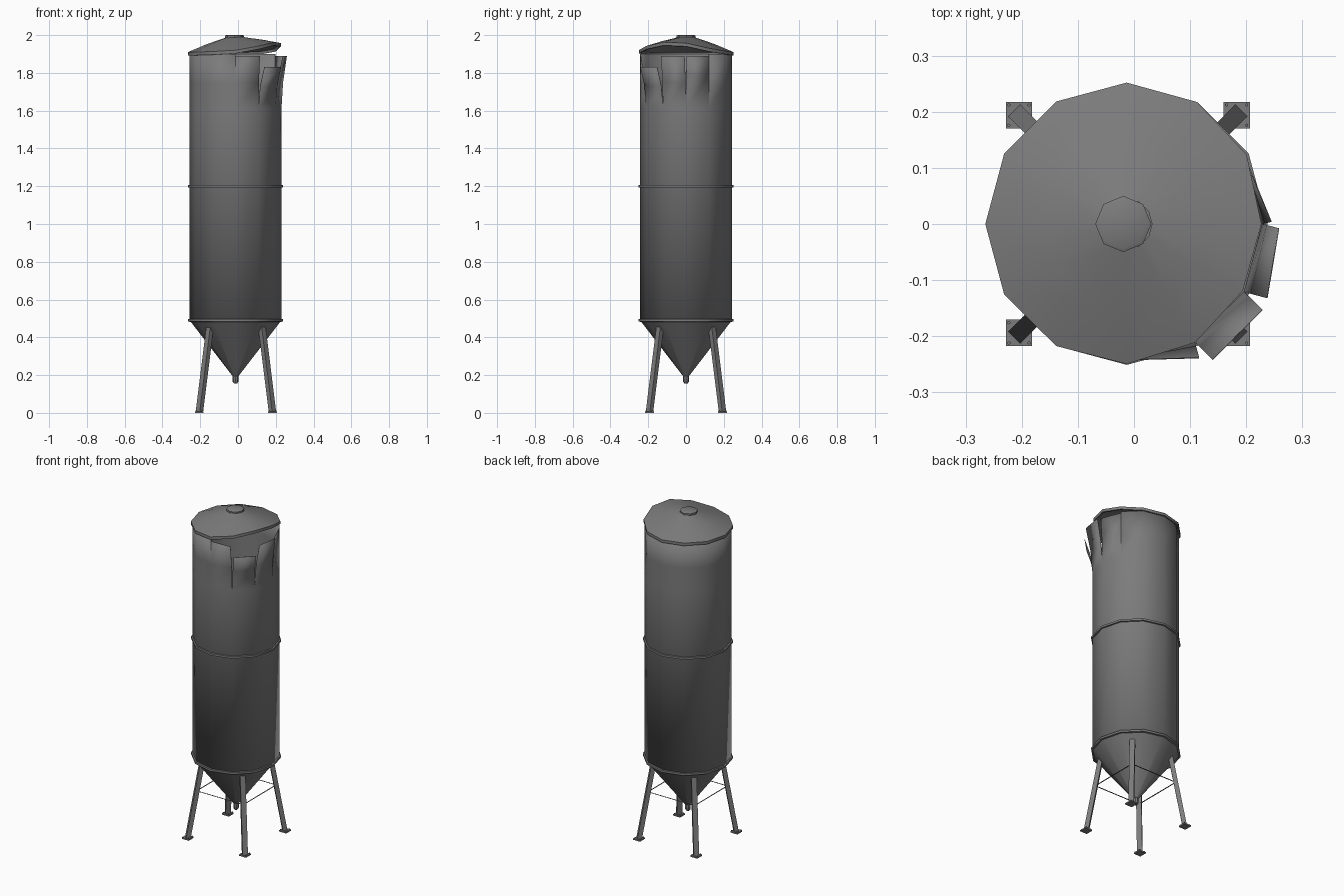
import bpy, bmesh, math
from mathutils import Vector

if "Cube" in bpy.data.objects:
    bpy.data.objects.remove(bpy.data.objects["Cube"])

CX = -0.013
SIDES = 12
R = 0.243


def material(name, rgb):
    m = bpy.data.materials.new(name)
    m.use_nodes = True
    m.diffuse_color = (*rgb, 1)
    m.node_tree.nodes["Principled BSDF"].inputs["Base Color"].default_value = (*rgb, 1)
    return m


steel = material("grey steel", (0.2, 0.2, 0.2))


def finish(name, bm, smooth=None, thick=0):
    bmesh.ops.remove_doubles(bm, verts=bm.verts, dist=0.0005)
    bmesh.ops.recalc_face_normals(bm, faces=bm.faces)
    me = bpy.data.meshes.new(name)
    bm.to_mesh(me)
    bm.free()
    ob = bpy.data.objects.new(name, me)
    bpy.context.collection.objects.link(ob)
    me.materials.append(steel)
    if smooth:
        me.shade_smooth()
        me.set_sharp_from_angle(angle=math.radians(smooth))
    if thick:
        mod = ob.modifiers.new("sheet", "SOLIDIFY")
        mod.thickness = thick
    return ob


def polar(deg, r, z):
    a = math.radians(deg)
    return Vector((CX + r * math.cos(a), r * math.sin(a), z))


def lathe(name, profile, sides=SIDES, closed=False, smooth=35, move=None):
    """Spin (radius, height) points; move(angle, radius) shifts a point."""
    bm = bmesh.new()
    rings = []
    for r, z in profile:
        ring = []
        for i in range(sides):
            a = 360 * i / sides
            p = polar(a, r, z)
            ring.append(bm.verts.new(p + move(a, r) if move else p))
        rings.append(ring)
    pairs = list(zip(rings, rings[1:]))
    if closed:
        pairs.append((rings[-1], rings[0]))
    for lo, hi in pairs:
        for i in range(sides):
            j = (i + 1) % sides
            bm.faces.new((lo[i], lo[j], hi[j], hi[i]))
    if not closed:
        bm.faces.new(rings[0])
        bm.faces.new(rings[-1])
    return finish(name, bm, smooth)


def beam(name, a, b, w, d):
    """Box beam from a to b, flat ends, its depth facing the tank axis."""
    bm = bmesh.new()
    mid = (a + b) / 2
    out = Vector((mid.x - CX, mid.y, 0)).normalized()
    side = Vector((-out.y, out.x, 0))
    ends = [[bm.verts.new(p + side * s * w / 2 + out * o * d / 2)
             for s, o in ((-1, -1), (1, -1), (1, 1), (-1, 1))] for p in (a, b)]
    for i in range(4):
        j = (i + 1) % 4
        bm.faces.new((ends[0][i], ends[0][j], ends[1][j], ends[1][i]))
    for e in ends:
        bm.faces.new(e)
    return finish(name, bm)


# Tank wall: one panel per side, torn panels bend out at the top
# start angle: (middle height, top height, push at first edge, push at second edge)
torn = {270: (1.75, 1.89, 0, 0.03), 300: (1.73, 1.83, 0.045, 0.045),
        330: (1.75, 1.89, 0.042, 0.03), 0: (1.79, 1.89, 0.016, 0)}
bm = bmesh.new()
for i in range(SIDES):
    a0, a1 = i * 30, i * 30 + 30
    mid, top, p0, p1 = torn.get(a0, (1.75, 1.9, 0, 0))
    out = polar(a0 + 15, 1, 0) - Vector((CX, 0, 0))
    rows = []
    for z, bend in ((0.49, 0), (1.61, 0), (mid, 0.3), (top, 1)):
        rows.append([bm.verts.new(polar(a, R, z) + out * p * bend)
                     for a, p in ((a0, p0), (a1, p1))])
    for lo, hi in zip(rows, rows[1:]):
        bm.faces.new((lo[0], lo[1], hi[1], hi[0]))
finish("tank_wall", bm, 35, 0.002)

# Hoops around the tank
for name, z in (("lower_hoop", 0.49), ("middle_hoop", 1.2)):
    lathe(name, [(R - 0.002, z - 0.008), (0.251, z - 0.006),
                 (0.251, z + 0.006), (R - 0.002, z + 0.008)], closed=True)

# Hopper cone and outlet
lathe("hopper_cone", [(0.012, 0.19), (R, 0.49)])
lathe("outlet_spout", [(0.008, 0.155), (0.015, 0.165), (0.016, 0.195), (0.011, 0.205)], 8)

# Roof sheet, lifted on the torn side
lift = {240: 0.003, 270: 0.01, 300: 0.032, 330: 0.052, 0: 0.047, 30: 0.02, 60: 0.004}


def lifted(a, r):
    h = lift.get(round(a), 0) * max(0, (r - 0.06) / 0.19)
    return polar(a, -0.25 * h, h) - Vector((CX, 0, 0))


lathe("roof", [(0.244, 1.893), (0.252, 1.893), (0.252, 1.91), (0.15, 1.953), (0.045, 1.989),
               (0.045, 1.984), (0.15, 1.948), (0.244, 1.907)], closed=True, move=lifted)
cap = lathe("roof_cap", [(0.05, 1.983), (0.05, 1.997), (0.044, 2.0)], 8)
cap.location.x = -0.006

# Legs, foot plates, anchor bolts and braces
corners = [(1, 1), (-1, 1), (-1, -1), (1, -1)]


def leg_point(c, z):
    k = 0.194 - 0.056 * z / 0.45
    return Vector((CX + 0.002 + c[0] * k, c[1] * k, z))


for n, c in enumerate(corners):
    beam(f"leg_{n + 1}", leg_point(c, 0.006), leg_point(c, 0.455), 0.03, 0.026)
    foot = leg_point(c, 0)
    bm = bmesh.new()
    bmesh.ops.create_cube(bm, size=1)
    for v in bm.verts:
        v.co = foot + Vector((v.co.x * 0.047, v.co.y * 0.047, (v.co.z + 0.5) * 0.008))
    finish(f"foot_plate_{n + 1}", bm)
    bm = bmesh.new()
    for sx, sy in corners:
        new = bmesh.ops.create_cone(bm, segments=6, radius1=0.003, radius2=0.003,
                                    depth=0.006, cap_ends=True)["verts"]
        bmesh.ops.translate(bm, verts=new, vec=foot + Vector((sx * 0.018, sy * 0.018, 0.01)))
    finish(f"anchor_bolts_{n + 1}", bm)
    beam(f"brace_{n + 1}", leg_point(c, 0.287), leg_point(corners[(n + 1) % 4], 0.287), 0.008, 0.008)
